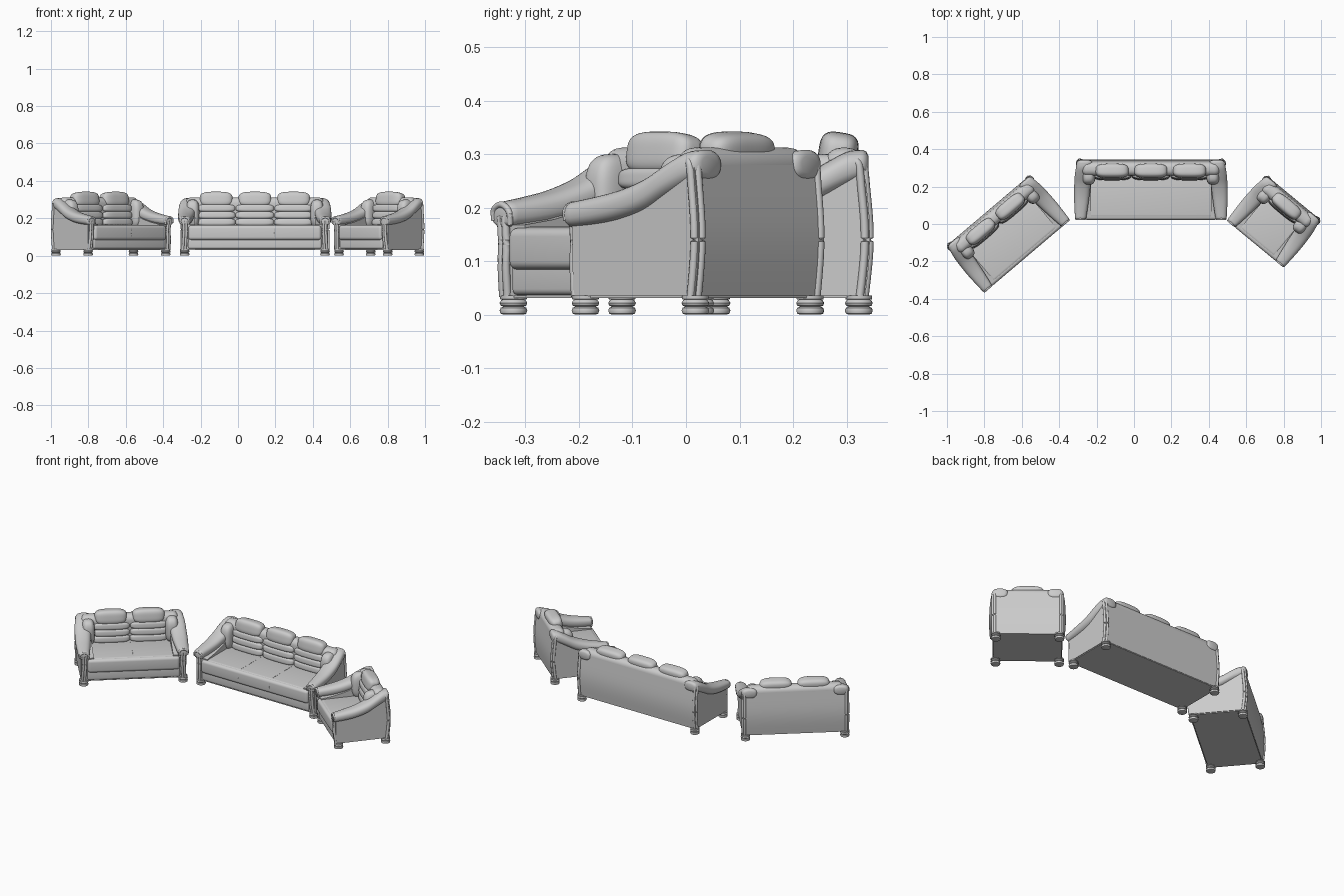
import bpy, bmesh
from math import sin, cos, pi, radians, copysign
from mathutils import Vector, Matrix

if "Cube" in bpy.data.objects:
    bpy.data.objects.remove(bpy.data.objects["Cube"])

PITCH = 0.207          # width of one seat
M = Matrix()           # placement of the sofa being built


def finish(name, bm, angle=40):
    bmesh.ops.recalc_face_normals(bm, faces=bm.faces[:])
    me = bpy.data.meshes.new(name)
    bm.to_mesh(me)
    bm.free()
    for p in me.polygons:
        p.use_smooth = True
    me.set_sharp_from_angle(angle=radians(angle))
    ob = bpy.data.objects.new(name, me)
    ob.matrix_world = M
    bpy.context.collection.objects.link(ob)
    return ob


def smooth_path(pts, k=5):
    """Catmull-Rom through tuples of any length."""
    out = []
    for i in range(len(pts) - 1):
        a, b, c, d = (pts[max(i - 1, 0)], pts[i], pts[i + 1], pts[min(i + 2, len(pts) - 1)])
        for s in range(k):
            t = s / k
            out.append(tuple(0.5 * (2*q + (r-p)*t + (2*p-5*q+4*r-w)*t*t + (3*q-p-3*r+w)*t**3)
                             for p, q, r, w in zip(a, b, c, d)))
    return out + [tuple(pts[-1])]


def loft(name, rings, angle=40):
    bm = bmesh.new()
    vs = [[bm.verts.new(p) for p in r] for r in rings]
    n = len(vs[0])
    for a, b in zip(vs, vs[1:]):
        for i in range(n):
            bm.faces.new((a[i], a[(i+1) % n], b[(i+1) % n], b[i]))
    bm.faces.new(vs[0])
    bm.faces.new(vs[-1])
    return finish(name, bm, angle)


def lathe(name, x, y, prof, n=24):
    return loft(name, [[(x + r*cos(2*pi*i/n), y + r*sin(2*pi*i/n), z) for i in range(n)]
                       for r, z in prof])


def tube(name, pts, r, n=10):
    path = [Vector(p) for p in smooth_path(pts)]
    rings = []
    for i, p in enumerate(path):
        t = path[min(i+1, len(path)-1)] - path[max(i-1, 0)]
        q = t.to_track_quat('Z', 'X')
        rings.append([p + q @ Vector((r*cos(2*pi*j/n), r*sin(2*pi*j/n), 0)) for j in range(n)])
    return loft(name, rings)


def box(name, x, y, z, bev=0.0, seg=5):
    """Rounded box from (min, max) pairs."""
    bm = bmesh.new()
    bmesh.ops.create_cube(bm, size=1)
    for v in bm.verts:
        v.co = [(lo+hi)/2 + c*(hi-lo) for c, (lo, hi) in zip(v.co, (x, y, z))]
    if bev:
        bmesh.ops.bevel(bm, geom=bm.edges[:], offset=bev, segments=seg, profile=0.5, affect='EDGES')
    return finish(name, bm)


def pillow(name, centre, half, power=4.0, tilt=0.0):
    """Superellipsoid cushion."""
    bm = bmesh.new()
    bmesh.ops.create_cube(bm, size=2)
    bmesh.ops.subdivide_edges(bm, edges=bm.edges[:], cuts=11, use_grid_fill=True)
    rot = Matrix.Rotation(tilt, 3, 'X')
    for v in bm.verts:
        k = sum(abs(c)**power for c in v.co) ** (-1/power)
        v.co = rot @ Vector([c*k*h for c, h in zip(v.co, half)]) + Vector(centre)
    return finish(name, bm, 80)


def extrude_yz(name, prof, x0, x1):
    return loft(name, [[(x, y, z) for y, z in prof] for x in (x0, x1)], 30)


FOOT = [(.018, 0), (.024, .002), (.026, .008), (.024, .013), (.019, .015), (.024, .017),
        (.026, .022), (.023, .027), (.021, .028), (.025, .029), (.025, .036)]
BACK = smooth_path([(.145, .035), (.153, .11), (.153, .18), (.143, .28)], 4)
ARM = [(-.158, 0, .030, .187, .024), (-.10, -.003, .036, .194, .027), (-.04, -.006, .041, .205, .029),
       (.02, -.010, .044, .224, .031), (.07, -.015, .046, .251, .032), (.11, -.020, .045, .271, .033),
       (.14, -.022, .041, .280, .028)]


def sofa(label, seats, x, y, turn):
    global M
    M = Matrix.Translation((x, y, 0)) @ Matrix.Rotation(radians(turn), 4, 'Z')
    nm = lambda s: label + "_" + s
    h = (0.13 + PITCH*seats) / 2        # half distance between feet
    inner = h - 0.055

    # back panel, base and front apron
    extrude_yz(nm("back_panel"), [(.07, .28), (.07, .035)] + BACK, -h-.010, h+.010)
    box(nm("base"), (-h-.012, h+.012), (-.148, .143), (.031, .040))
    box(nm("apron"), (-h+.018, h-.018), (-.157, .05), (.036, .10), .012)
    # seat cushion with stitched seams
    box(nm("seat_cushion"), (-h+.020, h-.020), (-.168, -.135), (.084, .162), .0160)
    box(nm("seat_top"), (-inner-.015, inner+.015), (-.162, .09), (.086, .165), .022)
    for i in range(1, seats):
        sx = -PITCH*seats/2 + PITCH*i
        for j in range(14):
            box(nm("seam_stitch"), (sx-.001, sx+.001), (-.138+j*.0135, -.130+j*.0135), (.163, .166))
        tube(nm("seam_front"), [(sx, -.1675, .100), (sx, -.1682, .12), (sx, -.1675, .146)], .001, 6)
    # padded roll along the top of the back
    box(nm("back_roll"), (-h+.005, h-.005), (.068, .143), (.19, .312), .032, 6)

    # lumbar rolls and headrest of each seat
    for i in range(seats):
        cx = (i - (seats-1)/2) * PITCH
        for z, yy in ((.178, .078), (.215, .080), (.252, .084)):
            pillow(nm("lumbar_roll"), (cx, yy, z), (PITCH/2, .034, .022), 3.6, -.12)
        pillow(nm("headrest"), (cx, .094, .300), (.088, .037, .041), 3.4, -.15)

    for s in (-1, 1):
        # side panel below the arm
        prof = [(-.150, .035), (-.152, .168), (-.08, .178), (-.01, .195), (.04, .215), (.08, .240),
                (.12, .277), (.143, .28)] + BACK[-2:0:-1] + [(.145, .035)]
        extrude_yz(nm("side_panel"), prof, s*(inner), s*(h+.016))
        # arm roll with rounded ends
        secs = smooth_path(ARM, 4)
        f, b = secs[0], secs[-1]
        cap = lambda q, dy, k: (q[0]+dy, q[1], q[2]*k, q[3], q[4]*k)
        secs = [cap(f, -.007, .70), cap(f, -.005, .88)] + secs + [cap(b, .007, .88), cap(b, .011, .6)]
        rings = []
        for yy, dx, hw, zc, hh in secs:
            ring = []
            for a in range(28):
                c, d = cos(2*pi*a/28), sin(2*pi*a/28)
                ring.append((s*(h+dx) + hw*copysign(abs(c)**.8, c), yy, zc + hh*copysign(abs(d)**.8, d)))
            rings.append(ring)
        loft(nm("arm_roll"), rings, 50)
        # inner arm padding down to the seat
        pillow(nm("arm_corner_pad"), (s*(inner+.012), .075, .225), (.036, .055, .075), 3)

        # front post: two mouldings running up into a scroll
        for o in (-.009, .004):
            tube(nm("front_post"), [(s*(h+o+.006), -.150, .034), (s*(h+o+.002), -.157, .09),
                                    (s*(h+o), -.158, .14), (s*(h+o+.002), -.160, .185)], .0075)
        tube(nm("arm_scroll"), [(s*(h-.022), -.160, .168), (s*(h-.022), -.163, .194),
                                (s*h, -.163, .206), (s*(h+.021), -.163, .196),
                                (s*(h+.022), -.161, .176)], .006)
        # back post: twin mouldings wrapped round the corner
        for dx, dy in ((.016, -.010), (.006, -.001)):
            tube(nm("back_post"), [(s*(h+dx), yy+dy, z) for yy, z in BACK[::2]]
                 + [(s*(h+dx-.004), .134+dy, .287)], .0075)
        # bun feet
        for fy in (-.133, .133):
            lathe(nm("foot"), s*h, fy, FOOT)


sofa("three_seater", 3, 0.09, 0.190, 0)
sofa("two_seater", 2, -0.68, -0.045, 40.3)
sofa("armchair", 1, 0.755, 0.022, -39.5)
